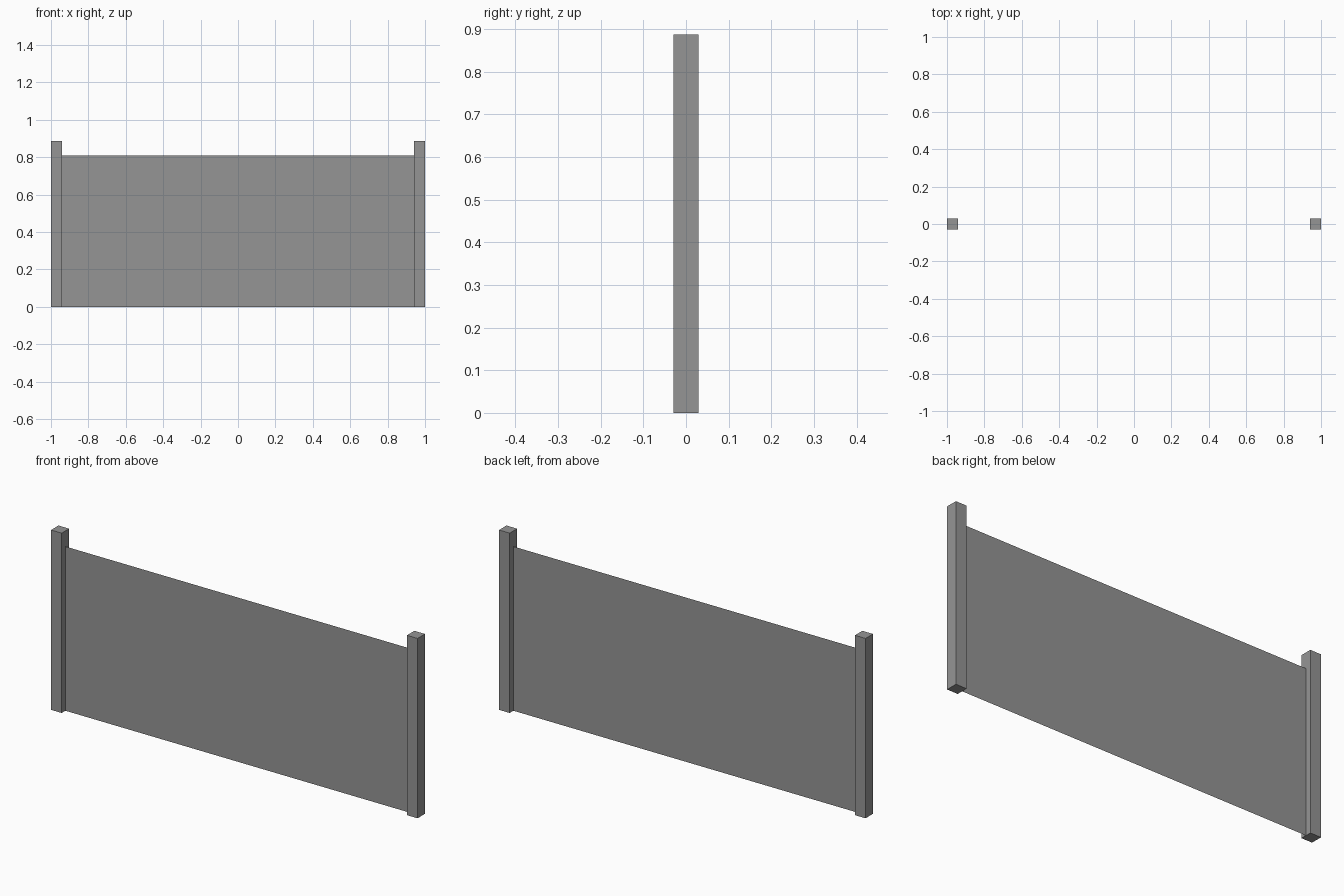
import bpy
import bmesh
from mathutils import Matrix

default = bpy.data.objects.get("Cube")
if default:
    bpy.data.objects.remove(default, do_unlink=True)

POST_WIDTH = 0.058
POST_HEIGHT = 0.887
PANEL_HEIGHT = 0.81

grey = bpy.data.materials.new("plain_grey")
grey.use_nodes = True
colour = (0.3, 0.3, 0.3, 1.0)
grey.diffuse_color = colour
grey.node_tree.nodes["Principled BSDF"].inputs["Base Color"].default_value = colour


def add_object(name, bm):
    mesh = bpy.data.meshes.new(name)
    bm.to_mesh(mesh)
    bm.free()
    mesh.materials.append(grey)
    obj = bpy.data.objects.new(name, mesh)
    bpy.context.collection.objects.link(obj)
    return obj


# Square end posts
for name, side in (("left_post", 1), ("right_post", -1)):
    bm = bmesh.new()
    bmesh.ops.create_cube(bm, size=1)
    bmesh.ops.scale(bm, vec=(POST_WIDTH, POST_WIDTH, POST_HEIGHT), verts=bm.verts)
    bmesh.ops.translate(bm, vec=(0, 0, POST_HEIGHT / 2), verts=bm.verts)
    post = add_object(name, bm)
    post.location.x = side * (1 - POST_WIDTH / 2)

# Single-sheet panel stretched between the inner faces of the posts
bm = bmesh.new()
bmesh.ops.create_grid(bm, x_segments=1, y_segments=1, size=0.5)
bmesh.ops.scale(bm, vec=(2 - 2 * POST_WIDTH, PANEL_HEIGHT, 1), verts=bm.verts)
bmesh.ops.transform(bm, matrix=Matrix.Rotation(1.5707963, 4, "X"), verts=bm.verts)
bmesh.ops.translate(bm, vec=(0, 0, PANEL_HEIGHT / 2), verts=bm.verts)
add_object("fence_panel", bm)
